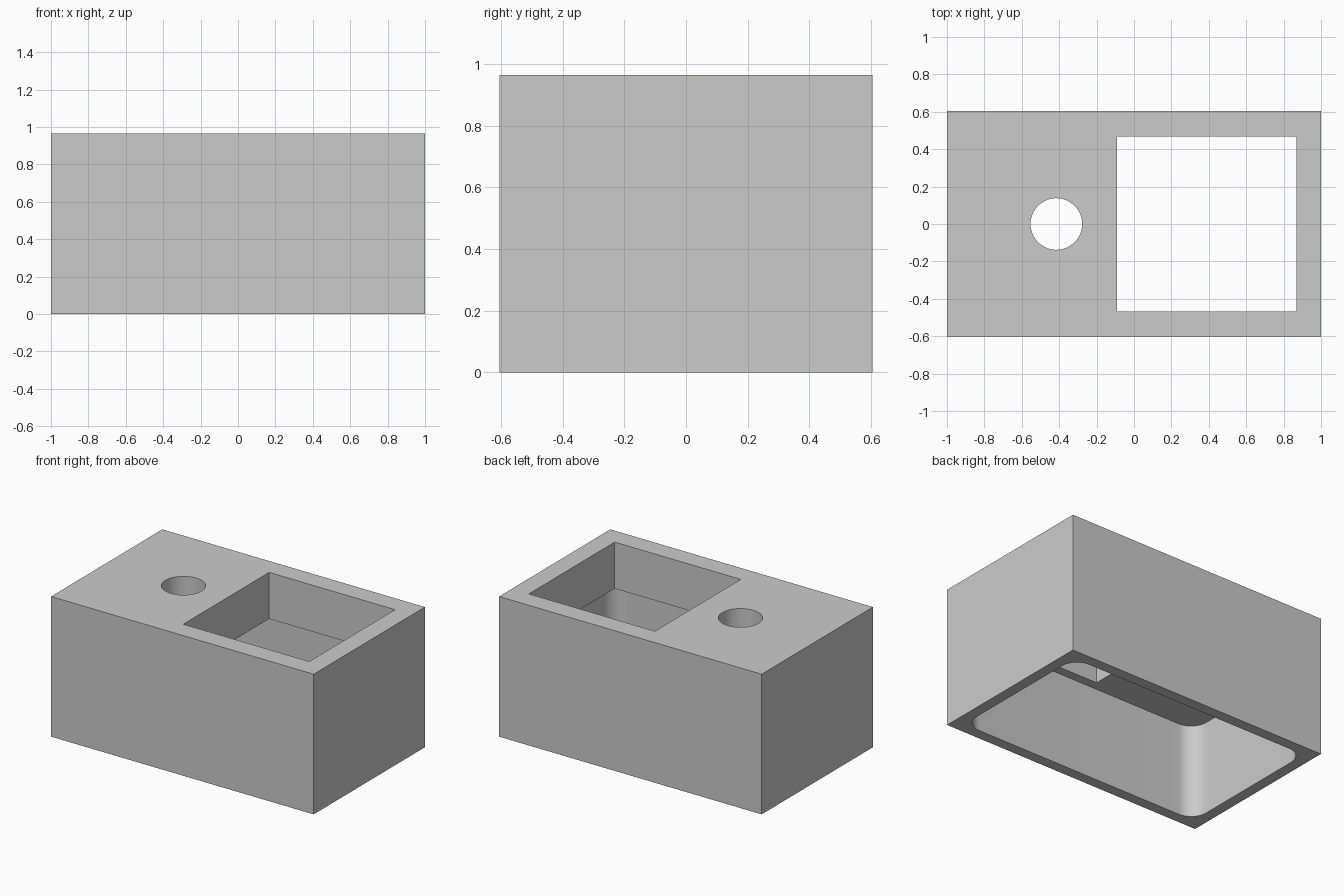
import bpy
import bmesh

cube = bpy.data.objects.get("Cube")
if cube:
    bpy.data.objects.remove(cube, do_unlink=True)

HEIGHT = 0.965
CAVITY_TOP = 0.645

grey = bpy.data.materials.new("light_grey")
grey.use_nodes = True
colour = (0.6, 0.6, 0.6, 1)
grey.diffuse_color = colour
grey.node_tree.nodes["Principled BSDF"].inputs["Base Color"].default_value = colour


def make_box(name, x, y, z, corner=0):
    """Box from (min, max) ranges, with optional rounded upright edges."""
    bpy.ops.mesh.primitive_cube_add(size=1)
    obj = bpy.context.object
    obj.name = name
    obj.data.materials.append(grey)
    bm = bmesh.new()
    bm.from_mesh(obj.data)
    for v in bm.verts:
        v.co = [r[1] if c > 0 else r[0] for c, r in zip(v.co, (x, y, z))]
    if corner:
        upright = [e for e in bm.edges
                   if abs(e.verts[0].co.z - e.verts[1].co.z) > 0.01]
        bmesh.ops.bevel(bm, geom=upright, offset=corner, segments=12,
                        profile=0.5, affect='EDGES')
    bm.to_mesh(obj.data)
    bm.free()
    return obj


def cut(target, cutter):
    """Subtract the cutter from the target and discard it."""
    cutter.hide_render = True
    mod = target.modifiers.new(cutter.name, 'BOOLEAN')
    mod.operation = 'DIFFERENCE'
    mod.solver = 'EXACT'
    mod.object = cutter
    bpy.context.view_layer.objects.active = target
    bpy.ops.object.modifier_apply(modifier=mod.name)
    bpy.data.objects.remove(cutter, do_unlink=True)


# Outer block
housing = make_box("housing", (-1, 1), (-0.605, 0.605), (0, HEIGHT))

# Rounded cavity, open at the bottom
cut(housing, make_box("cavity", (-0.925, 0.925), (-0.53, 0.53),
                      (-0.1, CAVITY_TOP), corner=0.12))

# Square opening through the top slab
cut(housing, make_box("square_opening", (-0.09, 0.87), (-0.467, 0.467),
                      (CAVITY_TOP - 0.1, HEIGHT + 0.1)))

# Round hole through the top slab
bpy.ops.mesh.primitive_cylinder_add(vertices=64, radius=0.138, depth=0.6,
                                    location=(-0.415, 0, HEIGHT - 0.15))
hole = bpy.context.object
hole.name = "round_hole"
hole.data.materials.append(grey)
cut(housing, hole)

# Smooth the curved walls, keep the edges sharp
bpy.ops.object.select_all(action='DESELECT')
housing.select_set(True)
bpy.context.view_layer.objects.active = housing
bpy.ops.object.shade_smooth_by_angle()
